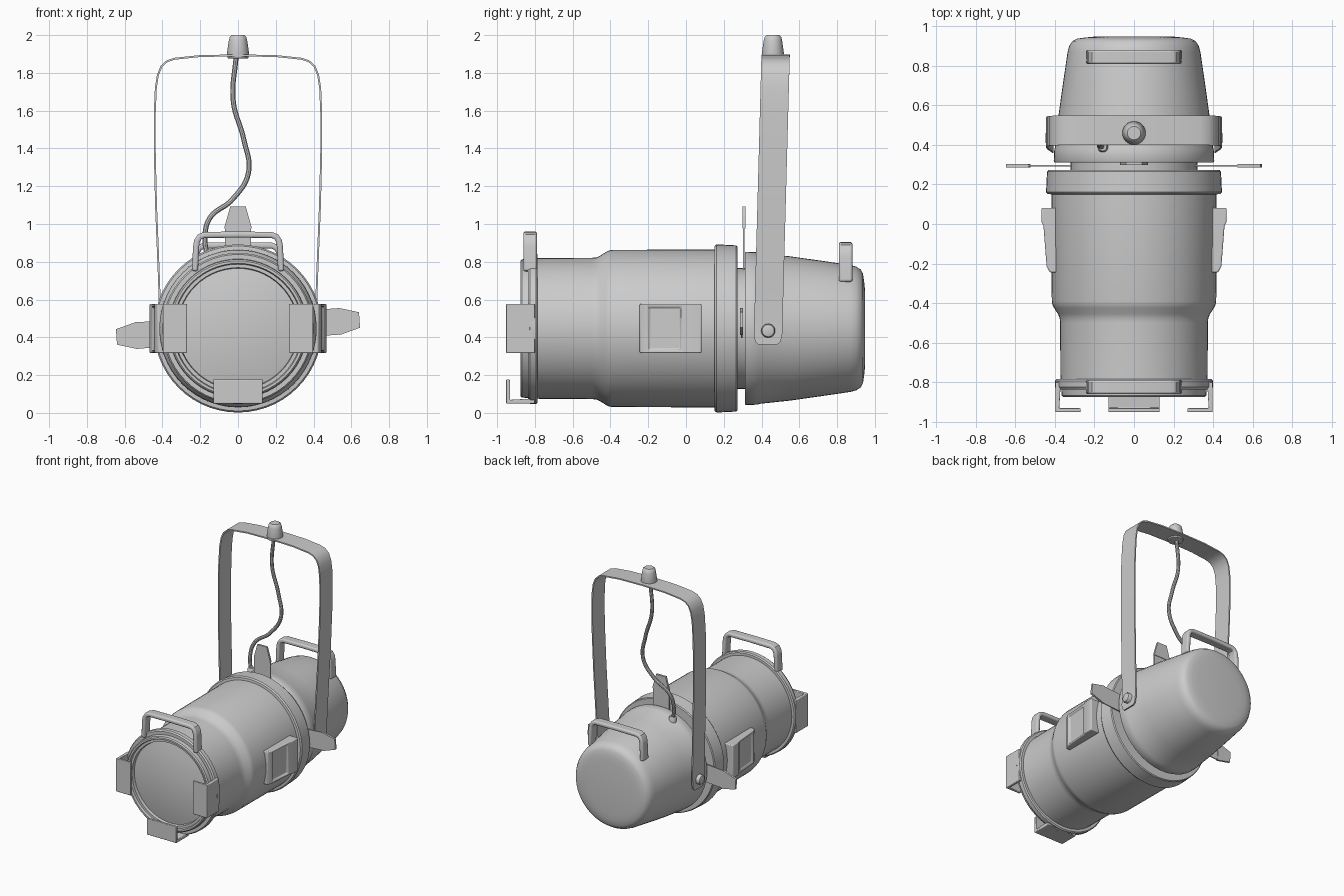
import bpy, bmesh, math
from mathutils import Vector, Matrix

if "Cube" in bpy.data.objects:
    bpy.data.objects.remove(bpy.data.objects["Cube"])

ZC = 0.447  # height of the lamp axis


def finish(name, bm, bevel=0.0):
    bmesh.ops.remove_doubles(bm, verts=bm.verts, dist=1e-5)
    bmesh.ops.recalc_face_normals(bm, faces=bm.faces)
    me = bpy.data.meshes.new(name)
    bm.to_mesh(me)
    bm.free()
    ob = bpy.data.objects.new(name, me)
    bpy.context.collection.objects.link(ob)
    if bevel:
        m = ob.modifiers.new("bevel", 'BEVEL')
        m.width, m.segments, m.limit_method = bevel, 3, 'ANGLE'
        m.angle_limit = math.radians(40)
    return ob


def loft(bm, rings, cap=False, loop=False):
    n = len(rings[0])
    for a, b in zip(rings, rings[1:] + (rings[:1] if loop else [])):
        for i in range(n):
            j = (i + 1) % n
            bm.faces.new((a[i], a[j], b[j], b[i]))
    if cap:
        bm.faces.new(rings[0])
        bm.faces.new(rings[-1])


def lathe(name, profile, seg=56, to_world=None):
    """Turn (along, radius) points around an axis, by default the lamp axis."""
    to_world = to_world or (lambda a, u, v: (u, a, ZC + v))
    bm = bmesh.new()
    rings = []
    for a, r in profile:
        rings.append([bm.verts.new(to_world(a, r * math.cos(t), r * math.sin(t)))
                      for t in (2 * math.pi * i / seg for i in range(seg))])
    loft(bm, rings, cap=True)
    return finish(name, bm)


def ribbon(name, half_path, yc, half_w, half_t, bevel):
    """Flat bar along a mirrored x,z path; yc and half_w are functions of z."""
    path = [Vector(p) for p in half_path]
    path += [Vector((-p.x, p.y)) for p in path[-2::-1]]
    bm = bmesh.new()
    rings = []
    for i, p in enumerate(path):
        t = (path[min(i + 1, len(path) - 1)] - path[max(i - 1, 0)]).normalized()
        n = Vector((t.y, -t.x)) * half_t
        w, y = half_w(p.y), yc(p.y)
        rings.append([bm.verts.new((p.x + s * n.x, y + d * w, p.y + s * n.y))
                      for s, d in ((1, -1), (1, 1), (-1, 1), (-1, -1))])
    loft(bm, rings, cap=True)
    return finish(name, bm, bevel)


def prism(name, pts, h0, h1, to_world, bevel=0.0):
    bm = bmesh.new()
    rings = [[bm.verts.new(to_world(a, b, h)) for a, b in pts] for h in (h0, h1)]
    loft(bm, rings, cap=True)
    return finish(name, bm, bevel)


# Barrel with stepped front tube and rear collar
lathe("barrel", [
    (-0.80, 0.372), (-0.50, 0.374), (-0.475, 0.376), (-0.455, 0.385), (-0.425, 0.404),
    (-0.41, 0.412), (-0.39, 0.416), (0.15, 0.418), (0.152, 0.437), (0.162, 0.445),
    (0.265, 0.440), (0.272, 0.434), (0.272, 0.30)])

# Narrow neck between barrel and lamp house
lathe("shutter_neck", [(0.25, 0.32), (0.33, 0.32)])

# Rear lamp house
lathe("lamp_house", [
    (0.312, 0.30), (0.312, 0.402), (0.32, 0.406), (0.38, 0.403), (0.39, 0.399), (0.55, 0.382),
    (0.72, 0.358), (0.87, 0.336), (0.90, 0.328), (0.925, 0.312), (0.937, 0.29),
    (0.943, 0.25), (0.948, 0.2)])

# Front flange, rim and domed lens
lathe("front_flange", [
    (-0.785, 0.36), (-0.785, 0.392), (-0.793, 0.40), (-0.825, 0.40), (-0.836, 0.392),
    (-0.836, 0.368), (-0.868, 0.366), (-0.876, 0.358), (-0.876, 0.345),
    (-0.858, 0.34), (-0.858, 0.322), (-0.835, 0.318)])
lathe("lens", [(-0.82, 0.32)] + [(-0.835 - 0.035 * (1 - (r / 0.32) ** 2), r)
                                 for r in (0.32, 0.28, 0.22, 0.16, 0.1, 0.05, 0.01)])

# Carrying handles, front and rear
for name, y, dz in (("front_handle", -0.825, 0.0), ("rear_handle", 0.845, -0.056)):
    pts = [(0.228, 0.75), (0.222, 0.88), (0.217, 0.91), (0.203, 0.932), (0.178, 0.942), (0, 0.944)]
    ribbon(name, [(x, z + dz) for x, z in pts], lambda z: y, lambda z: 0.036, 0.016, 0.011)

# Front holder clips on both sides and below
clip = [(0.37, -0.80), (0.398, -0.80), (0.398, -0.952), (0.27, -0.952),
        (0.27, -0.932), (0.378, -0.932)]
for name, deg in (("clip_right", 0), ("clip_left", 180), ("clip_bottom", 270)):
    c, s = round(math.cos(math.radians(deg))), round(math.sin(math.radians(deg)))
    prism(name, clip, -0.13, 0.13,
          lambda u, y, h: (c * u - s * h, y, ZC + s * u + c * h), 0.005)

# Side grip pads with a recess
pad = [(0.36, -0.245), (0.425, -0.245), (0.442, -0.215), (0.458, -0.01), (0.468, 0.01),
       (0.468, 0.082), (0.36, 0.082)]
for name, sx in (("side_pad_right", 1), ("side_pad_left", -1)):
    ob = prism(name, pad, -0.13, 0.13, lambda x, y, h: (sx * x, y, ZC + h), 0.012)
    bm = bmesh.new()
    bm.from_mesh(ob.data)
    face = [f for f in bm.faces if abs(f.normal.x) > 0.9
            and -0.2 < f.calc_center_median().y < -0.05 and abs(f.calc_center_median().x) > 0.4]
    bmesh.ops.inset_region(bm, faces=face, thickness=0.022, depth=0)
    bmesh.ops.inset_region(bm, faces=face, thickness=0.008, depth=-0.012)
    bm.to_mesh(ob.data)
    bm.free()

# Shutter blades with thicker gripping tips
blade = [(0.28, -0.07), (0.54, -0.07), (0.645, -0.04), (0.645, 0.04), (0.54, 0.07), (0.28, 0.07)]
grip = [(0.53, -0.071), (0.54, -0.071), (0.645, -0.041), (0.645, 0.041), (0.54, 0.071), (0.53, 0.071)]
for name, deg, y in (("top", 90, 0.306), ("right", 4, 0.295), ("left", 184, 0.295)):
    rot = Matrix.Rotation(math.radians(deg), 2)
    for part, pts, t in (("shutter_blade_", blade, 0.004), ("shutter_grip_", grip, 0.008)):
        def place(u, v, h):
            p = rot @ Vector((u, v))
            return (p.x, y + h, ZC + p.y)
        prism(part + name, pts, -t, t, place)

# Hanging yoke, leaning slightly backwards
yoke = [(0.411, 0.362), (0.411, 0.375), (0.411, 0.41), (0.411, 0.50), (0.42, 0.75), (0.434, 1.1),
        (0.441, 1.4), (0.441, 1.58), (0.435, 1.72), (0.424, 1.79), (0.405, 1.835),
        (0.375, 1.862), (0.335, 1.875), (0.2, 1.889), (0, 1.893)]
ribbon("yoke", yoke, lambda z: 0.435 + 0.027 * (z - 0.435),
       lambda z: 0.05 if z < 0.37 else 0.066 if z < 0.39 else 0.075, 0.005, 0)

# Yoke pivot bolts
for name, sx in (("pivot_bolt_right", 1), ("pivot_bolt_left", -1)):
    lathe(name, [(0.38, 0.037), (0.436, 0.037), (0.444, 0.032), (0.448, 0.02)], 24,
          lambda a, u, v: (sx * a, 0.435 + u, 0.435 + v))

# Top knob
lathe("top_knob", [(1.875, 0.045), (1.878, 0.055), (1.90, 0.059), (1.97, 0.049), (1.99, 0.044),
                   (2.0, 0.034)], 32, lambda a, u, v: (u, 0.46 + v, a))

# Power cable and its grommet
cu = bpy.data.curves.new("power_cable", 'CURVE')
cu.dimensions, cu.bevel_depth, cu.bevel_resolution, cu.use_fill_caps = '3D', 0.014, 3, True
sp = cu.splines.new('BEZIER')
pts = [(-0.01, 0.46, 1.89), (-0.025, 0.46, 1.65), (0.03, 0.46, 1.45), (0.055, 0.455, 1.27),
       (-0.03, 0.44, 1.13), (-0.15, 0.42, 1.03), (-0.175, 0.40, 0.92), (-0.155, 0.39, 0.80)]
sp.bezier_points.add(len(pts) - 1)
for b, p in zip(sp.bezier_points, pts):
    b.co = p
    b.handle_left_type = b.handle_right_type = 'AUTO'
cable = bpy.data.objects.new("power_cable", cu)
bpy.context.collection.objects.link(cable)
lathe("cable_grommet", [(0.79, 0.027), (0.835, 0.027), (0.845, 0.02)], 20,
      lambda a, u, v: (-0.158 + u, 0.39 + v, a))

# Convert the cable, then shade everything smooth with sharp edges kept
bpy.ops.object.select_all(action='DESELECT')
cable.select_set(True)
bpy.context.view_layer.objects.active = cable
bpy.ops.object.convert(target='MESH')
bpy.ops.object.select_all(action='SELECT')
bpy.ops.object.shade_smooth_by_angle(angle=math.radians(35))
